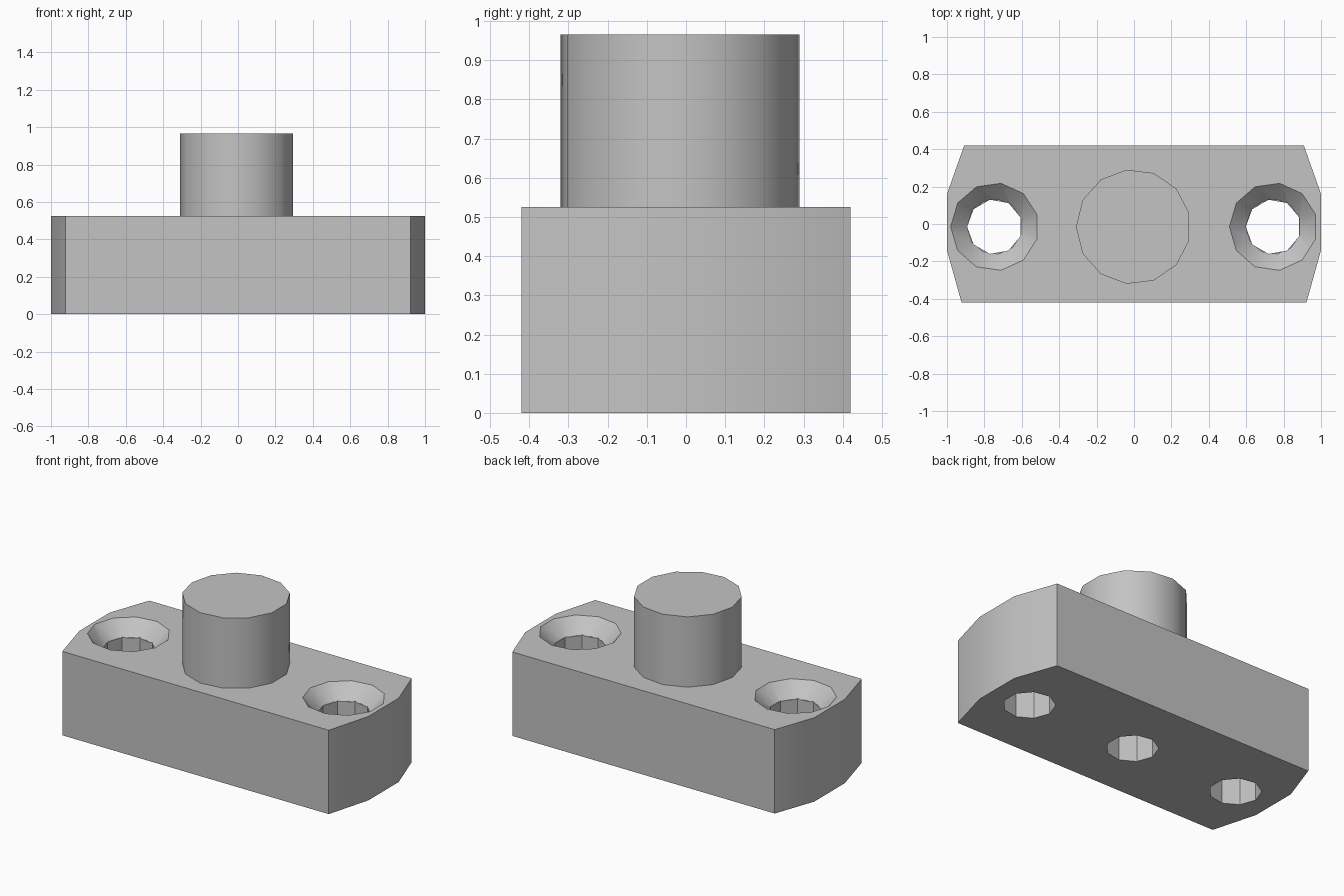
import bpy, bmesh
from math import cos, sin, tau, pi, radians

cube = bpy.data.objects.get("Cube")
if cube:
    bpy.data.objects.remove(cube, do_unlink=True)

grey = bpy.data.materials.new("plain grey")
grey.use_nodes = True
colour = (0.55, 0.55, 0.55, 1)
grey.diffuse_color = colour
grey.node_tree.nodes["Principled BSDF"].inputs["Base Color"].default_value = colour

HEIGHT = 0.525     # top of the block
TOP = 0.965        # top of the post
BORE = 0.147       # screw hole radius
SINK = 0.235       # countersink radius
CY = -0.015        # centre line of the round parts


def polygon(sides, radius, x):
    """Regular outline with one corner pointing to -x."""
    return [(x + radius * cos(pi + tau * i / sides),
             CY + radius * sin(pi + tau * i / sides)) for i in range(sides)]


def loft(name, low, z0, high, z1):
    """Closed solid between two outlines with equal corner counts."""
    bm = bmesh.new()
    a = [bm.verts.new((x, y, z0)) for x, y in low]
    b = [bm.verts.new((x, y, z1)) for x, y in high]
    bm.faces.new(a)
    bm.faces.new(b)
    for i in range(len(a)):
        j = (i + 1) % len(a)
        bm.faces.new((a[i], a[j], b[j], b[i]))
    bmesh.ops.recalc_face_normals(bm, faces=bm.faces)
    mesh = bpy.data.meshes.new(name)
    bm.to_mesh(mesh)
    bm.free()
    mesh.materials.append(grey)
    obj = bpy.data.objects.new(name, mesh)
    bpy.context.collection.objects.link(obj)
    return obj


def cylinder(name, sides, x, r0, z0, r1, z1):
    return loft(name, polygon(sides, r0, x), z0, polygon(sides, r1, x), z1)


def combine(target, other, operation):
    mod = target.modifiers.new(operation.lower(), 'BOOLEAN')
    mod.operation = operation
    mod.solver = 'EXACT'
    mod.object = other
    bpy.context.view_layer.objects.active = target
    bpy.ops.object.modifier_apply(modifier=mod.name)
    bpy.data.objects.remove(other, do_unlink=True)


# Block with faceted, bowed ends
right_end = [(0.922, -0.42), (1, -0.14), (1, 0.16), (0.908, 0.42)]
outline = right_end + [(-x, y) for x, y in reversed(right_end)]
body = loft("mounting_block", outline, 0, outline, HEIGHT)

# Central post
combine(body, cylinder("post", 13, -0.003, 0.307, 0.3, 0.307, TOP), 'UNION')

# Countersunk screw holes at both ends
depth = SINK - BORE
for x in (-0.745, 0.745):
    combine(body, cylinder("countersink_cutter", 11, x, BORE, HEIGHT - depth,
                           SINK + 0.02, HEIGHT + 0.02), 'DIFFERENCE')
    combine(body, cylinder("hole_cutter", 9, x, BORE, -0.1, BORE, TOP), 'DIFFERENCE')

# Blind hole up into the post
combine(body, cylinder("blind_hole_cutter", 9, 0, BORE, -0.1, BORE, 0.75), 'DIFFERENCE')

# Soft shading on shallow angles only
for obj in bpy.context.selected_objects:
    obj.select_set(False)
body.select_set(True)
bpy.context.view_layer.objects.active = body
bpy.ops.object.shade_smooth_by_angle(angle=radians(30))
